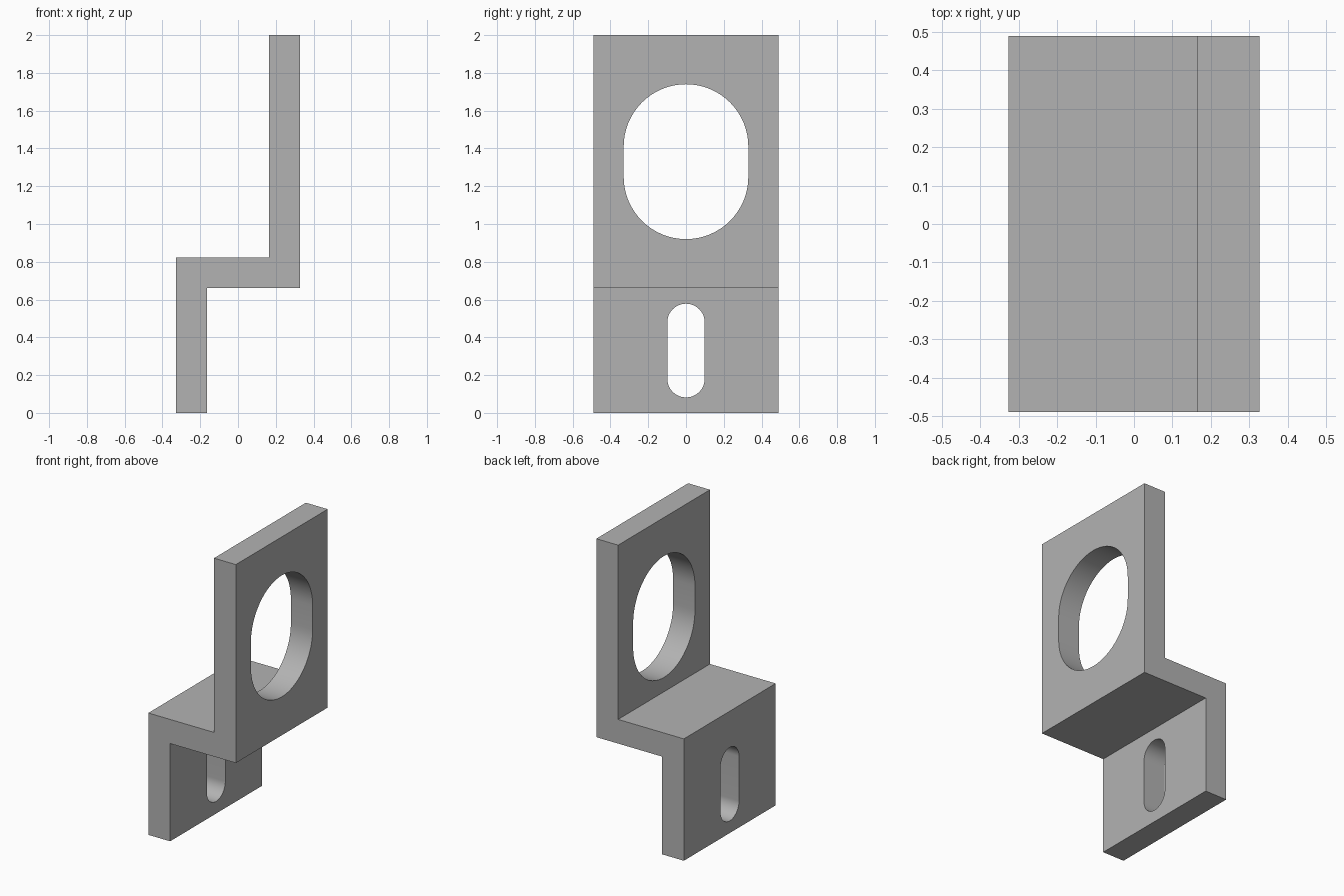
import bpy
import bmesh
import math

cube = bpy.data.objects.get("Cube")
if cube:
    bpy.data.objects.remove(cube, do_unlink=True)

# Single grey material
grey = bpy.data.materials.new("plain grey")
grey.use_nodes = True
colour = (0.45, 0.45, 0.45, 1)
grey.diffuse_color = colour
grey.node_tree.nodes["Principled BSDF"].inputs["Base Color"].default_value = colour

HALF_X, HALF_Y, THICK = 0.327, 0.49, 0.163
SHELF_LOW, SHELF_TOP, HEIGHT = 0.66, 0.823, 2.0


def extrude_profile(name, points, direction):
    """Make a solid by extruding a flat outline."""
    bm = bmesh.new()
    face = bm.faces.new([bm.verts.new(p) for p in points])
    result = bmesh.ops.extrude_face_region(bm, geom=[face])
    moved = [v for v in result["geom"] if isinstance(v, bmesh.types.BMVert)]
    bmesh.ops.translate(bm, verts=moved, vec=direction)
    bmesh.ops.recalc_face_normals(bm, faces=bm.faces)
    mesh = bpy.data.meshes.new(name)
    bm.to_mesh(mesh)
    bm.free()
    mesh.materials.append(grey)
    obj = bpy.data.objects.new(name, mesh)
    bpy.context.collection.objects.link(obj)
    return obj


def cut_slot(target, x, radius, bottom, top, steps=32):
    """Cut an upright round-ended slot through a plate centred on x."""
    points = []
    for centre, start in ((top - radius, 0), (bottom + radius, math.pi)):
        for i in range(steps + 1):
            a = start + math.pi * i / steps
            points.append((x - THICK, radius * math.cos(a), centre + radius * math.sin(a)))
    cutter = extrude_profile("slot_cutter", points, (2 * THICK, 0, 0))
    cutter.hide_render = True
    mod = target.modifiers.new("slot", "BOOLEAN")
    mod.operation = "DIFFERENCE"
    mod.solver = "EXACT"
    mod.object = cutter
    bpy.context.view_layer.objects.active = target
    bpy.ops.object.modifier_apply(modifier=mod.name)
    bpy.data.objects.remove(cutter, do_unlink=True)


# Stepped bracket body
inner = HALF_X - THICK
outline = [(-HALF_X, 0), (-inner, 0), (-inner, SHELF_LOW), (HALF_X, SHELF_LOW),
           (HALF_X, HEIGHT), (inner, HEIGHT), (inner, SHELF_TOP), (-HALF_X, SHELF_TOP)]
bracket = extrude_profile("stepped_bracket", [(x, -HALF_Y, z) for x, z in outline],
                          (0, 2 * HALF_Y, 0))

# Large opening in the upper plate, narrow slot in the lower plate
plate_x = HALF_X - THICK / 2
cut_slot(bracket, plate_x, 0.33, 0.92, 1.74)
cut_slot(bracket, -plate_x, 0.099, 0.082, 0.578)

bpy.ops.object.select_all(action="DESELECT")
bracket.select_set(True)
bpy.context.view_layer.objects.active = bracket
bpy.ops.object.shade_smooth_by_angle(angle=math.radians(30))
